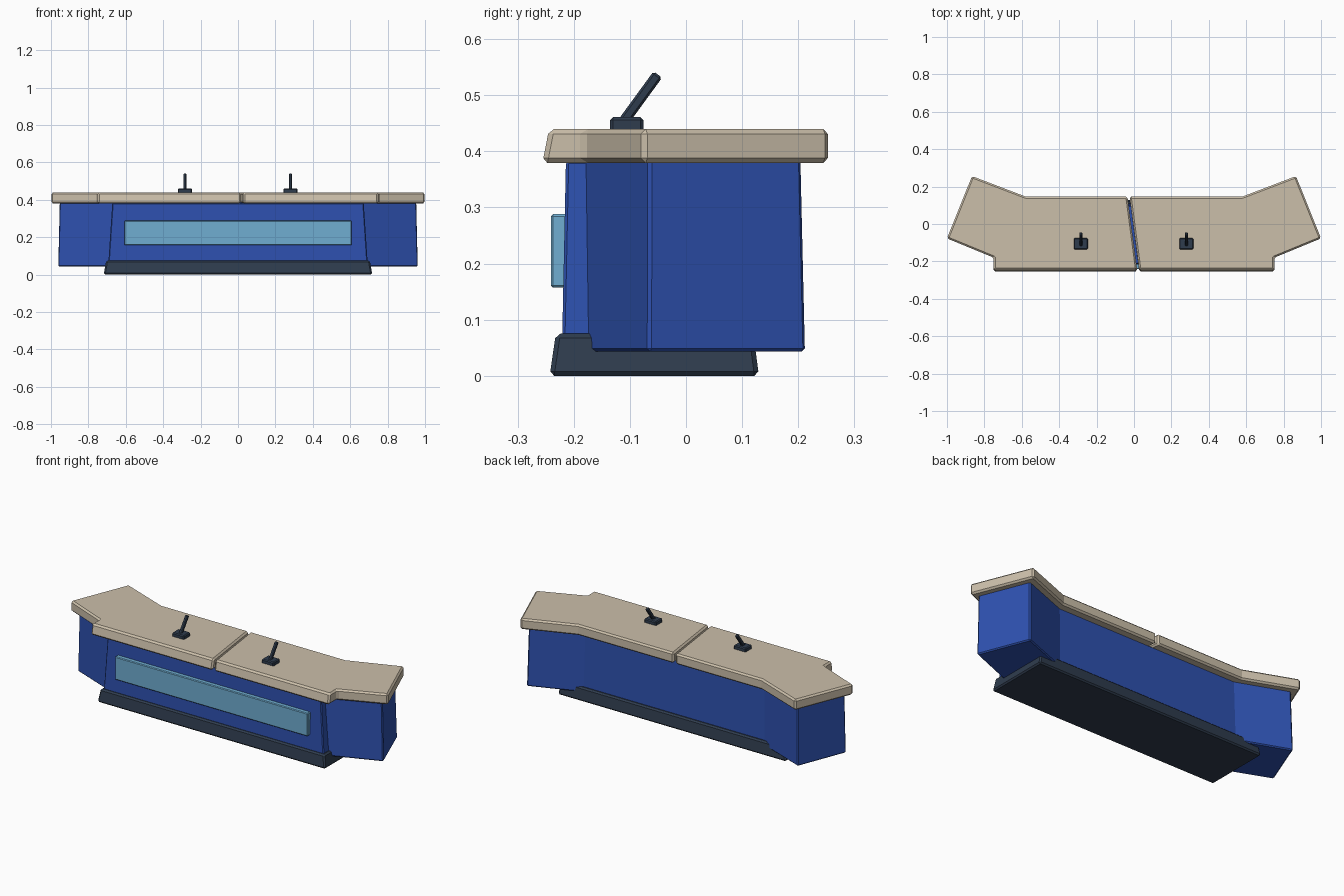
import bpy, bmesh, math
from mathutils import Matrix, Vector

if "Cube" in bpy.data.objects:
    bpy.data.objects.remove(bpy.data.objects["Cube"])


def material(name, rgb):
    m = bpy.data.materials.new(name)
    m.diffuse_color = (*rgb, 1)
    m.use_nodes = True
    m.node_tree.nodes["Principled BSDF"].inputs["Base Color"].default_value = m.diffuse_color
    return m


BEIGE = material("beige", (0.60, 0.52, 0.40))
BLUE = material("blue", (0.027, 0.082, 0.43))
LIGHT = material("light blue", (0.16, 0.42, 0.64))
DARK = material("dark slate", (0.028, 0.045, 0.075))


def loft(name, low, high, z0, z1, mat, bevel):
    """Solid between two outlines with equal point counts."""
    bm = bmesh.new()
    a = [bm.verts.new((x, y, z0)) for x, y in low]
    b = [bm.verts.new((x, y, z1)) for x, y in high]
    n = len(a)
    bm.faces.new(a[::-1])
    bm.faces.new(b)
    for i in range(n):
        j = (i + 1) % n
        bm.faces.new((a[i], a[j], b[j], b[i]))
    bmesh.ops.recalc_face_normals(bm, faces=bm.faces)
    me = bpy.data.meshes.new(name)
    bm.to_mesh(me)
    bm.free()
    me.materials.append(mat)
    ob = bpy.data.objects.new(name, me)
    bpy.context.collection.objects.link(ob)
    mod = ob.modifiers.new("bevel", 'BEVEL')
    mod.width, mod.segments = bevel, 1
    mod.limit_method, mod.angle_limit = 'ANGLE', math.radians(30)
    return ob


def rect(x0, x1, y0, y1):
    return [(x0, y0), (x1, y0), (x1, y1), (x0, y1)]


def mirrored(half):
    return half + [(-x, y) for x, y in half[::-1]]


# Plinth
loft("plinth", rect(-0.718, 0.718, -0.243, 0.130),
     rect(-0.705, 0.705, -0.232, 0.120), 0, 0.075, DARK, 0.008)

# Cabinet with angled wings, slightly wider at the bottom
loft("cabinet",
     mirrored([(-0.67, -0.183), (-0.963, -0.067), (-0.853, 0.214), (-0.57, 0.107)]),
     mirrored([(-0.67, -0.179), (-0.955, -0.066), (-0.846, 0.206), (-0.565, 0.099)]),
     0.043, 0.385, BLUE, 0.006)

# Raised centre front and its display panel
loft("centre_front", rect(-0.694, 0.694, -0.221, 0.0),
     rect(-0.672, 0.672, -0.214, 0.0), 0.05, 0.383, BLUE, 0.005)
loft("front_panel", rect(-0.607, 0.607, -0.241, -0.20),
     rect(-0.607, 0.607, -0.241, -0.20), 0.157, 0.288, LIGHT, 0.004)


# Countertop in two halves, parted by a slanted gap
def countertop(name, s, gap_back, gap_front):
    def outline(front):
        pts = [(0.75, front), (0.75, -0.18), (1.0, -0.077), (0.866, 0.256), (0.578, 0.146)]
        return [(s * x, y) for x, y in pts] + [(gap_back, 0.146), (gap_front, front)]
    loft(name, outline(-0.256), outline(-0.244), 0.379, 0.440, BEIGE, 0.009)


countertop("countertop_left", -1, -0.035, 0.017)
countertop("countertop_right", 1, -0.024, 0.028)

# Levers: a small foot and a leaning stick
for side, x in (("left", -0.284), ("right", 0.280)):
    foot = rect(x - 0.038, x + 0.038, -0.135, -0.076)
    loft("lever_foot_" + side, foot, foot, 0.435, 0.461, DARK, 0.005)
    profile = rect(-0.0085, 0.0085, -0.0095, 0.0095)
    stick = loft("lever_stick_" + side, profile, profile, 0, 0.115, DARK, 0.004)
    lean = Vector((0, 0.062, 0.085)).to_track_quat('Z', 'Y').to_matrix().to_4x4()
    lean = Matrix.Rotation(-math.atan2(0.062, 0.085), 4, 'X')
    stick.matrix_world = Matrix.Translation((x, -0.118, 0.444)) @ lean
